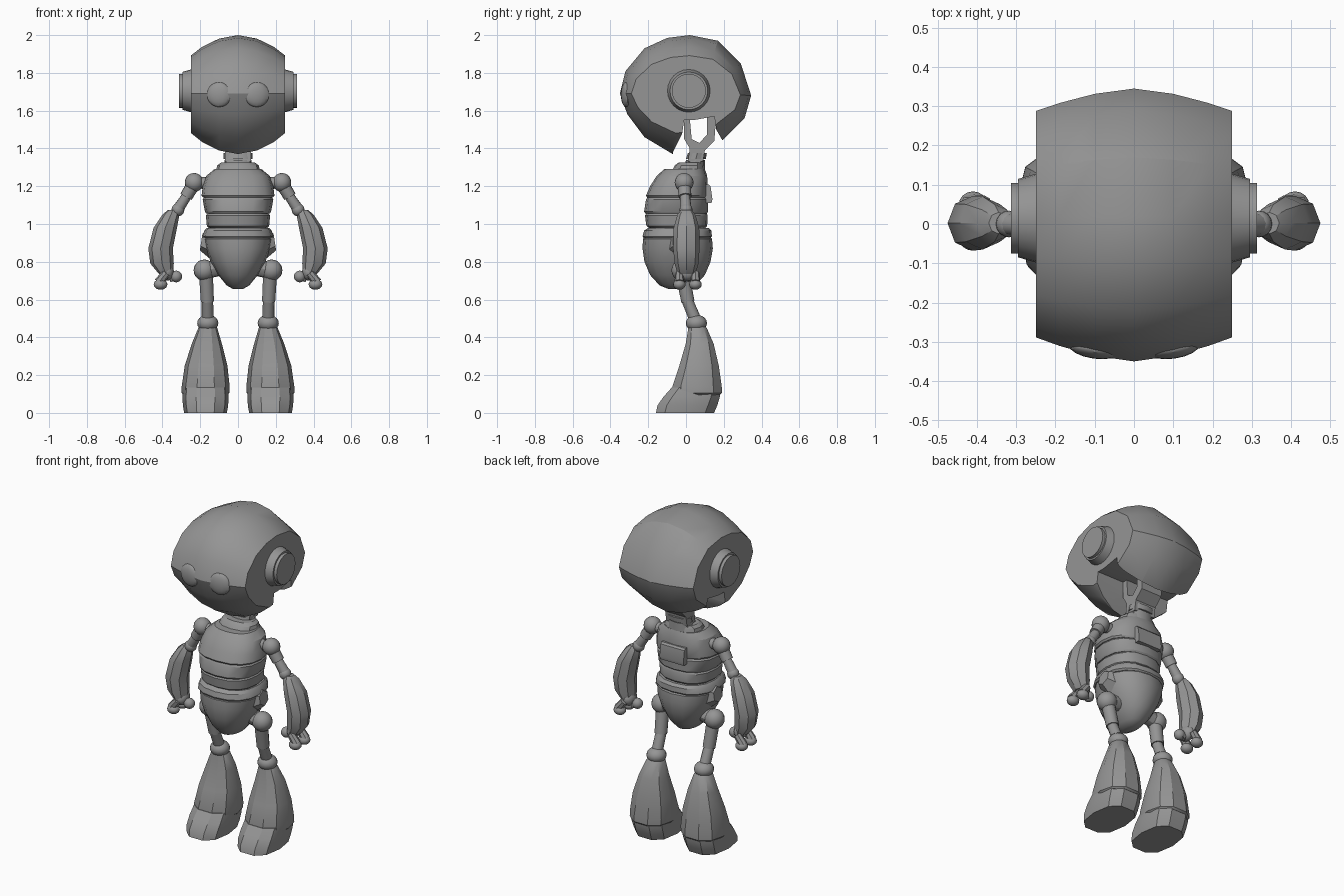
import bpy, bmesh
from math import cos, sin, pi, copysign
from mathutils import Vector, Matrix

if "Cube" in bpy.data.objects:
    bpy.data.objects.remove(bpy.data.objects["Cube"])

grey = bpy.data.materials.new("plain grey")
grey.use_nodes = True
grey.diffuse_color = (0.3, 0.3, 0.3, 1)
grey.node_tree.nodes["Principled BSDF"].inputs["Base Color"].default_value = (0.3, 0.3, 0.3, 1)
parts = []


def finish(name, bm):
    bmesh.ops.recalc_face_normals(bm, faces=bm.faces)
    mesh = bpy.data.meshes.new(name)
    bm.to_mesh(mesh)
    bm.free()
    mesh.materials.append(grey)
    ob = bpy.data.objects.new(name, mesh)
    bpy.context.collection.objects.link(ob)
    parts.append(ob)
    return ob


def skin(name, rings):
    """Bridge a list of equal point rings and cap both ends."""
    bm = bmesh.new()
    loops = [[bm.verts.new(p) for p in ring] for ring in rings]
    n = len(loops[0])
    for a, b in zip(loops, loops[1:]):
        for i in range(n):
            j = (i + 1) % n
            bm.faces.new((a[i], a[j], b[j], b[i]))
    bm.faces.new(loops[0])
    bm.faces.new(loops[-1])
    return finish(name, bm)


def loft(name, levels, n=12, power=2.4, side=1):
    """Levels are (z, centre x, half width, front y, back y)."""
    rings = []
    for z, cx, rx, front, back in levels:
        ring = []
        for i in range(n):
            c, s = cos(2 * pi * i / n), sin(2 * pi * i / n)
            u, v = (copysign(abs(k) ** (2 / power), k) for k in (c, s))
            ring.append((side * (cx + rx * u), (front + back) / 2 + (back - front) / 2 * v, z))
        rings.append(ring)
    return skin(name, rings)


def prism(name, profile, half):
    """Extrude a (y, z) profile along x."""
    return skin(name, [[(x, y, z) for y, z in profile] for x in (-half, half)])


def ball(name, pos, radius, squash=(1, 1, 1), turn=0):
    bm = bmesh.new()
    m = Matrix.Translation(pos) @ Matrix.Rotation(turn, 4, 'Z') @ Matrix.Diagonal((*squash, 1))
    bmesh.ops.create_uvsphere(bm, u_segments=16, v_segments=10, radius=radius, matrix=m)
    return finish(name, bm)


def rod(name, a, b, r1, r2, n=12):
    a, b = Vector(a), Vector(b)
    bm = bmesh.new()
    m = Matrix.Translation((a + b) / 2) @ (b - a).to_track_quat('Z', 'Y').to_matrix().to_4x4()
    bmesh.ops.create_cone(bm, cap_ends=True, segments=n, radius1=r1, radius2=r2,
                          depth=(b - a).length, matrix=m)
    return finish(name, bm)


# Head: one side outline, narrowed towards the flat cheeks, with a neck slot cut out
outline = [(.02, 2), (.17, 1.97), (.29, 1.85), (.345, 1.68), (.31, 1.56), (.19, 1.44),
           (.06, 1.38), (-.07, 1.37), (-.22, 1.46), (-.31, 1.58), (-.35, 1.69),
           (-.32, 1.81), (-.22, 1.93), (-.1, 1.985)]
sections = [(-.25, .83, .65), (-.19, .89, .8), (-.1, .96, .94), (0, 1, 1),
            (.1, .96, .94), (.19, .89, .8), (.25, .83, .65)]
head = skin("head", [[(x, .01 + (y - .01) * sy, 1.69 + (z - 1.69) * sz) for y, z in outline]
                     for x, sy, sz in sections])
slot = prism("slot_cutter", [(-.07, 1.3), (-.07, 1.38), (-.02, 1.48), (-.01, 1.55), (.04, 1.55),
                             (.15, 1.57), (.16, 1.5), (.2, 1.43), (.2, 1.3)], .4)
cut = head.modifiers.new("neck slot", 'BOOLEAN')
cut.operation = 'DIFFERENCE'
cut.object = slot
bpy.context.view_layer.objects.active = head
bpy.ops.object.modifier_apply(modifier=cut.name)
parts.remove(slot)
bpy.data.objects.remove(slot)

# Neck: forked bracket on stacked collars
prism("neck_fork", [(.01, 1.33), (.09, 1.33), (.1, 1.39), (.15, 1.44), (.16, 1.57), (.11, 1.57),
                    (.11, 1.47), (.07, 1.43), (.03, 1.45), (.02, 1.56), (-.01, 1.55),
                    (-.01, 1.45), (.02, 1.4)], .07)
loft("neck_lower", [(1.29, 0, .08, -.01, .1), (1.34, 0, .07, .0, .1)])
loft("neck_ring", [(1.345, 0, .078, .0, .105), (1.375, 0, .078, .01, .11)])
loft("neck_collar", [(1.27, 0, .12, -.08, .1), (1.31, 0, .11, -.06, .095), (1.325, 0, .09, -.04, .09)])

# Torso: stacked shells
loft("chest", [(1.14, 0, .185, -.205, .11), (1.15, 0, .193, -.212, .115), (1.2, 0, .187, -.19, .115),
               (1.255, 0, .168, -.155, .112), (1.29, 0, .125, -.115, .1)], 16)
loft("belly_band", [(1.055, 0, .168, -.215, .11), (1.065, 0, .175, -.222, .117),
                    (1.13, 0, .187, -.212, .117), (1.14, 0, .18, -.205, .11)], 16)
loft("lower_band", [(.975, 0, .15, -.19, .1), (.99, 0, .165, -.21, .112),
                    (1.045, 0, .17, -.217, .115), (1.055, 0, .162, -.21, .11)], 16)
loft("waist_belt", [(.925, 0, .178, -.225, .13), (.935, 0, .187, -.23, .137),
                    (.965, 0, .178, -.222, .135), (.98, 0, .165, -.2, .12)], 16)
loft("pelvis", [(.655, 0, .025, -.09, .0), (.675, 0, .06, -.14, .05), (.73, 0, .105, -.19, .1),
                (.8, 0, .145, -.22, .13), (.87, 0, .172, -.23, .142), (.92, 0, .18, -.228, .138),
                (.93, 0, .17, -.22, .13)], 16, 2.2)
prism("back_plate", [(.1, 1.11), (.135, 1.11), (.14, 1.13), (.13, 1.2), (.12, 1.21), (.1, 1.21)], .08)

for s, word in ((1, "left_"), (-1, "right_")):
    # Eye and ear
    ball(word + "eye", (s * .1, -.318, 1.685), .066, (1, .38, 1), s * .14)
    rod(word + "ear", (s * .24, .015, 1.705), (s * .295, .015, 1.705), .116, .1, 24)
    rod(word + "ear_rim", (s * .295, .015, 1.705), (s * .313, .015, 1.705), .09, .09, 24)

    # Hip side plate
    rod(word + "hip_plate", (s * .13, -.03, .895), (s * .195, -.03, .905), .085, .045, 6)

    # Arm
    rod(word + "shoulder_pin", (s * .15, -.01, 1.215), (s * .23, -.01, 1.22), .032, .03)
    ball(word + "shoulder", (s * .232, -.01, 1.22), .05)
    rod(word + "upper_arm", (s * .235, -.01, 1.21), (s * .275, -.005, 1.145), .036, .034)
    rod(word + "upper_arm_sleeve", (s * .27, -.005, 1.15), (s * .32, 0, 1.075), .026, .03)
    ball(word + "elbow", (s * .318, 0, 1.075), .034)
    loft(word + "forearm", [(1.075, .345, .025, -.025, .03), (1.05, .355, .045, -.045, .05),
                            (.98, .385, .062, -.065, .07), (.87, .41, .065, -.068, .072),
                            (.79, .402, .062, -.06, .066), (.735, .382, .036, -.045, .05)], 8, 2, s)

    # Hand with two fingers and a thumb
    ball(word + "palm", (s * .375, .005, .745), .045, (.8, 1.1, 1))
    for tag, y in (("front", -.035), ("back", .05)):
        rod(word + tag + "_finger", (s * .38, y, .74), (s * .42, y, .69), .022, .026, 8)
        ball(word + tag + "_finger_tip", (s * .41, y, .68), .033, (1.1, 1, .85))
    rod(word + "thumb", (s * .36, .01, .755), (s * .34, .005, .7), .018, .02, 8)
    ball(word + "thumb_tip", (s * .327, .0, .722), .031)

    # Thigh
    rod(word + "hip_pin", (s * .1, -.02, .77), (s * .17, -.02, .755), .045, .045)
    ball(word + "hip", (s * .178, -.02, .755), .057)
    rod(word + "thigh", (s * .17, -.02, .74), (s * .162, .01, .59), .038, .036)
    rod(word + "thigh_sleeve", (s * .162, .005, .6), (s * .16, .055, .48), .03, .032)
    ball(word + "knee", (s * .16, .055, .475), .056, (1, 1, .8))

    # Shin bell and foot
    loft(word + "shin", [(.095, .172, .115, -.05, .185), (.105, .172, .126, -.075, .196),
                         (.14, .171, .127, -.078, .195), (.25, .169, .113, -.04, .178),
                         (.365, .165, .08, -.005, .15), (.45, .16, .05, .01, .112),
                         (.465, .16, .035, .025, .095)], 10, 2.3, s)
    loft(word + "foot", [(0, .172, .113, -.165, .155), (.04, .172, .12, -.157, .172),
                         (.085, .172, .122, -.125, .185), (.135, .171, .118, -.08, .185)], 10, 2.6, s)

# Shading: smooth surfaces with crisp edges
bpy.ops.object.select_all(action='DESELECT')
for ob in parts:
    ob.select_set(True)
bpy.context.view_layer.objects.active = head
bpy.ops.object.shade_smooth_by_angle(angle=pi / 6)
